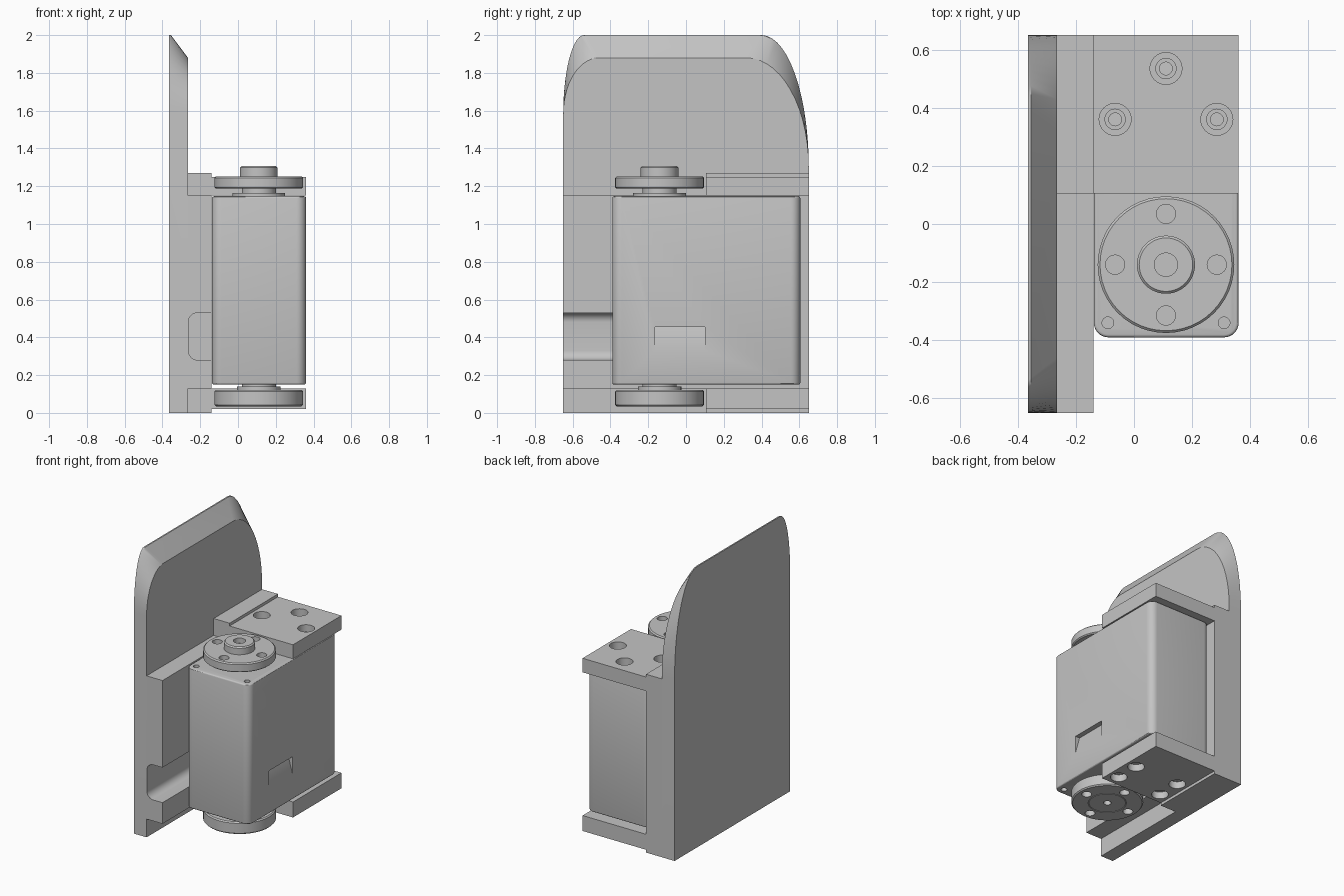
import bpy
import bmesh
from math import cos, sin, pi, radians
from mathutils import Vector

if "Cube" in bpy.data.objects:
    bpy.data.objects.remove(bpy.data.objects["Cube"], do_unlink=True)

grey = bpy.data.materials.new("plain grey")
grey.use_nodes = True
grey.diffuse_color = (0.55, 0.55, 0.55, 1)
grey.node_tree.nodes["Principled BSDF"].inputs["Base Color"].default_value = grey.diffuse_color


def finish(name, bm):
    bmesh.ops.recalc_face_normals(bm, faces=bm.faces)
    mesh = bpy.data.meshes.new(name)
    bm.to_mesh(mesh)
    bm.free()
    mesh.materials.append(grey)
    obj = bpy.data.objects.new(name, mesh)
    bpy.context.collection.objects.link(obj)
    return obj


def loft(name, loops):
    """Skin matching closed loops and cap both ends."""
    bm = bmesh.new()
    rings = [[bm.verts.new(p) for p in loop] for loop in loops]
    n = len(rings[0])
    for a, b in zip(rings, rings[1:]):
        for i in range(n):
            j = (i + 1) % n
            bm.faces.new((a[i], a[j], b[j], b[i]))
    bm.faces.new(rings[0])
    bm.faces.new(rings[-1])
    return finish(name, bm)


def lathe(name, centre, profile, segments=48):
    """Turn (radius, z) points about a vertical axis."""
    cx, cy = centre
    angles = [2 * pi * i / segments for i in range(segments)]
    return loft(name, [[(cx + r * cos(t), cy + r * sin(t), z) for t in angles]
                       for r, z in profile])


def box(name, low, high, round_axis=None, radius=0.05, edge=0):
    """Box with optional rounded edges along one axis and a small bevel elsewhere."""
    low, high = Vector(low), Vector(high)
    bm = bmesh.new()
    bmesh.ops.create_cube(bm, size=1)
    for v in bm.verts:
        v.co = (low + high) / 2 + v.co * (high - low)
    if round_axis is not None:
        edges = [e for e in bm.edges
                 if abs((e.verts[0].co - e.verts[1].co)[round_axis]) > 1e-4]
        bmesh.ops.bevel(bm, geom=edges, offset=radius, segments=8,
                        profile=0.5, affect='EDGES')
    if edge:
        rim = [e for e in bm.edges
               if any(all(abs(v.co.z - z) < 1e-4 for v in e.verts) for z in (low.z, high.z))]
        bmesh.ops.bevel(bm, geom=rim, offset=edge, segments=3,
                        profile=0.5, affect='EDGES')
    return finish(name, bm)


def cut(target, cutter):
    cutter.hide_render = True
    mod = target.modifiers.new("cut", 'BOOLEAN')
    mod.operation = 'DIFFERENCE'
    mod.solver = 'EXACT'
    mod.object = cutter
    bpy.context.view_layer.objects.active = target
    bpy.ops.object.modifier_apply(modifier=mod.name)
    bpy.data.objects.remove(cutter, do_unlink=True)


# Tall back plate with rounded shoulders and a sloping top edge
def plate_outline(x, top, front_r, back_r):
    pts = [(x, 0.65, 0), (x, -0.65, 0)]
    steps = [i / 14 * pi / 2 for i in range(15)]
    pts += [(x, -0.65 + front_r * (1 - cos(t)), 1.58 + (top - 1.58) * sin(t)) for t in steps]
    pts += [(x, 0.65 - back_r * (1 - sin(t)), 1.3 + (top - 1.3) * cos(t)) for t in steps]
    return pts


parts = [loft("back_plate", [plate_outline(-0.365, 2, 0.11, 0.25),
                             plate_outline(-0.355, 2, 0.12, 0.26),
                             plate_outline(-0.265, 1.88, 0.19, 0.33)])]

# Mounting block, taller at the rear, with a rounded cable groove
side = [(-0.65, 0.13), (0.105, 0.13), (0.105, 0), (0.65, 0),
        (0.65, 1.27), (0.105, 1.27), (0.105, 1.15), (-0.65, 1.15)]
block = loft("mounting_block", [[(x, y, z) for y, z in side] for x in (-0.265, -0.14)])
cut(block, box("groove_cutter", (-0.263, -0.8, 0.28), (0, 0.1, 0.53), round_axis=1))
parts.append(block)

# Upper and lower flanges with stepped screw holes
holes = {"upper": [(0.11, 0.535), (-0.065, 0.36), (0.285, 0.36)],
         "lower": [(x, y) for x in (-0.065, 0.285) for y in (0.185, 0.36)]}
for name, z0, z1, outer, into in (("upper", 1.15, 1.25, 1.25, -1),
                                  ("lower", 0.02, 0.13, 0.02, 1)):
    flange = box(name + "_flange", (-0.14, 0.105, z0), (0.36, 0.65, z1))
    for centre in holes[name]:
        steps = [(0.055, -0.02), (0.055, 0.05), (0.035, 0.05),
                 (0.035, 0.08), (0.022, 0.08), (0.022, 0.15)]
        cut(flange, lathe("hole_cutter", centre, [(r, outer + into * d) for r, d in steps], 32))
    parts.append(flange)

# Motor housing with a sloping cable socket and corner screw holes
housing = box("motor_housing", (-0.138, -0.39, 0.15), (0.36, 0.605, 1.147),
              round_axis=2, edge=0.01)
socket = [(0.36, 0.33), (0.325, 0.455), (0.4, 0.455), (0.4, 0.33)]
cut(housing, loft("socket_cutter", [[(x, y, z) for x, z in socket] for y in (-0.165, 0.1)]))
for x in (-0.09, 0.31):
    for z in (0.15, 1.147):
        cut(housing, lathe("screw_cutter", (x, -0.34), [(0.02, z - 0.03), (0.02, z + 0.03)], 24))
parts.append(housing)

# Output and idler discs on the motor shaft
AXIS = (0.11, -0.14)
upper = lathe("output_disc", AXIS, [
    (0.14, 1.14), (0.14, 1.165), (0.09, 1.165), (0.09, 1.187), (0.227, 1.187), (0.235, 1.194),
    (0.235, 1.244), (0.227, 1.252), (0.1, 1.252), (0.1, 1.298), (0.092, 1.306),
    (0.04, 1.306), (0.04, 1.27), (0.032, 1.27)])
lower = lathe("idler_disc", AXIS, [
    (0.09, 0.16), (0.09, 0.14), (0.115, 0.14), (0.115, 0.122), (0.227, 0.122), (0.235, 0.114),
    (0.235, 0.043), (0.227, 0.035), (0.125, 0.035), (0.122, 0.039), (0.119, 0.035),
    (0.025, 0.035), (0.025, 0.07)])
for disc, z in ((upper, 1.252), (lower, 0.035)):
    for i in range(4):
        t = i * pi / 2
        centre = (AXIS[0] + 0.175 * cos(t), AXIS[1] + 0.175 * sin(t))
        cut(disc, lathe("hole_cutter", centre, [(0.033, z - 0.04), (0.033, z + 0.04)], 24))
    parts.append(disc)

# Smooth the curves and keep hard edges crisp
bpy.ops.object.select_all(action='DESELECT')
for part in parts:
    part.select_set(True)
bpy.context.view_layer.objects.active = parts[0]
bpy.ops.object.shade_smooth_by_angle(angle=radians(30))
